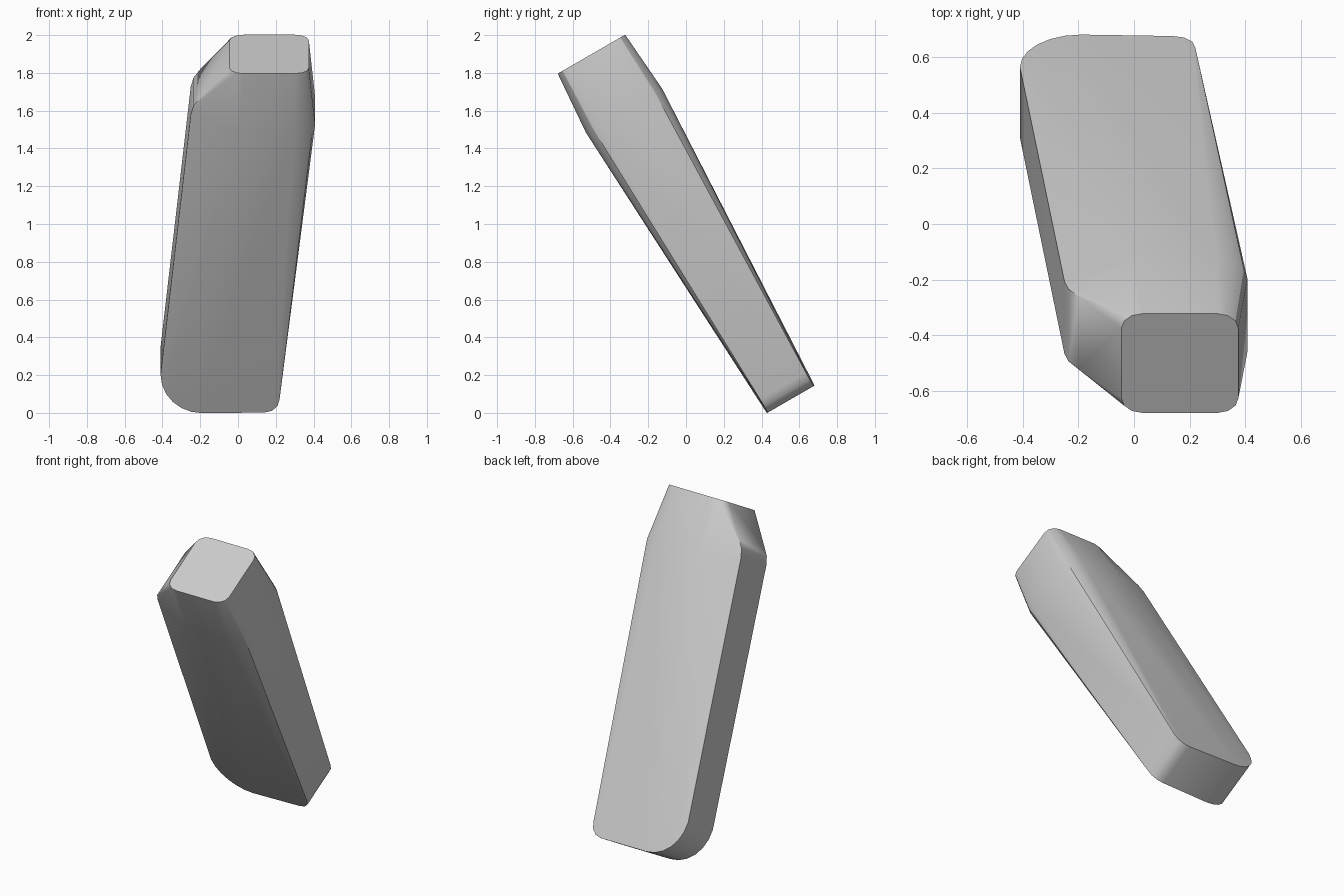
import bpy
import bmesh
import math
from mathutils import Matrix, Vector

default = bpy.data.objects.get("Cube")
if default:
    bpy.data.objects.remove(default, do_unlink=True)


def make_material(name, color):
    material = bpy.data.materials.new(name)
    material.use_nodes = True
    material.diffuse_color = color
    material.node_tree.nodes["Principled BSDF"].inputs["Base Color"].default_value = color
    return material


def arc(center_x, center_z, radius_x, radius_z, start, end, steps):
    """Points of an elliptical corner in the width/length plane."""
    points = []
    for i in range(steps + 1):
        angle = math.radians(start + (end - start) * i / steps)
        points.append((center_x + radius_x * math.cos(angle),
                       center_z + radius_z * math.sin(angle)))
    return points


MIDDLE = 0.516     # middle of the thickness
FOOT = -0.215      # length position of the foot
SHOULDER = 1.55    # length position of the thickest section
TIP = 1.895        # length position of the flat end
points = []


def add_pair(x, length, half_thickness, middle=MIDDLE):
    """A point on the front side and its partner on the back side."""
    for side in (-1, 1):
        points.append(Vector((x, middle + side * half_thickness, length)))


# Foot: one wide rounded corner and one tight one
for x, length in arc(-0.19, 0.02, 0.22, 0.235, 180, 270, 6):
    add_pair(x, length, 0.146)
for x, length in arc(0.14, -0.135, 0.08, 0.08, 270, 360, 3):
    add_pair(x, length, 0.14)

# Narrow wall that runs up to the slanted corner
for x, length in ((-0.25, 1.6), (-0.235, 1.655), (-0.2, 1.705)):
    add_pair(x, length, 0.15, 0.535)

# Thick shoulder, softened towards one side
for x, half in ((0.0, 0.233), (0.3, 0.233), (0.365, 0.215), (0.395, 0.19), (0.408, 0.15)):
    add_pair(x, SHOULDER, half)

# Flat end with rounded corners
for center, direction in ((0.03, -1), (0.3, 1)):
    for angle in (0, 30, 60, 90):
        a = math.radians(angle)
        add_pair(center + direction * 0.075 * math.cos(a), TIP, 0.146 + 0.06 * math.sin(a))

# Wrap the sections and lean the bar forwards
bm = bmesh.new()
for p in points:
    bm.verts.new(p)
hull = bmesh.ops.convex_hull(bm, input=bm.verts)
unused = {g for g in hull["geom_interior"] + hull["geom_unused"]
          if isinstance(g, bmesh.types.BMVert)}
bmesh.ops.delete(bm, geom=list(unused), context="VERTS")
bmesh.ops.dissolve_limit(bm, angle_limit=math.radians(1), verts=bm.verts, edges=bm.edges)
bmesh.ops.recalc_face_normals(bm, faces=bm.faces)
bmesh.ops.transform(bm, matrix=Matrix.Rotation(math.radians(30), 4, "X"), verts=bm.verts)

mesh = bpy.data.meshes.new("leaning_bar")
bm.to_mesh(mesh)
bm.free()
mesh.materials.append(make_material("plain grey", (0.6, 0.6, 0.6, 1)))
bar = bpy.data.objects.new("leaning_bar", mesh)
bpy.context.collection.objects.link(bar)

bpy.ops.object.select_all(action="DESELECT")
bar.select_set(True)
bpy.context.view_layer.objects.active = bar
bpy.ops.object.shade_smooth_by_angle(angle=math.radians(30))
